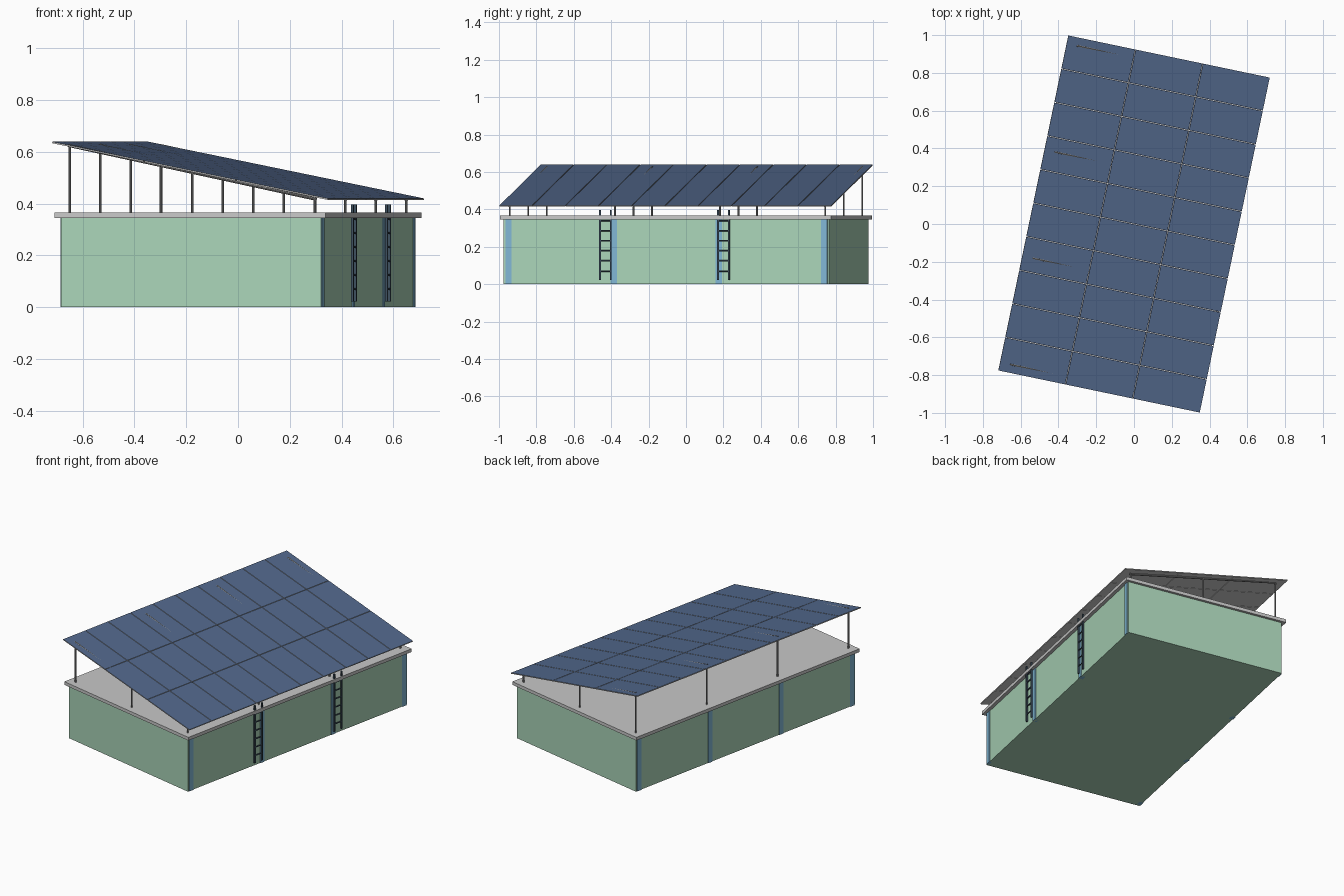
import bpy, bmesh, math
from mathutils import Matrix, Vector

cube = bpy.data.objects.get("Cube")
if cube:
    bpy.data.objects.remove(cube, do_unlink=True)

TURN = Matrix.Rotation(math.radians(-11.8), 4, 'Z')   # whole building is turned


def material(name, rgb):
    lin = [((c / 255 + 0.055) / 1.055) ** 2.4 for c in rgb] + [1]
    m = bpy.data.materials.new(name)
    m.use_nodes = True
    m.diffuse_color = lin
    m.node_tree.nodes["Principled BSDF"].inputs["Base Color"].default_value = lin
    return m


WALL = material("pale_green", (170, 212, 184))
COLUMN = material("light_blue", (128, 182, 212))
SLAB = material("light_grey", (200, 200, 200))
STEEL = material("steel_grey", (135, 135, 135))
LADDER = material("dark_slate", (62, 80, 95))
PANEL = material("panel_blue", (82, 104, 140))


def add_box(bm, centre, size, tilt=None):
    mat = Matrix.Translation(centre) @ (tilt or Matrix()) @ Matrix.Diagonal((*size, 1))
    bmesh.ops.create_cube(bm, size=1, matrix=mat)


def add_rod(bm, a, b, radius):
    a, b = Vector(a), Vector(b)
    d = b - a
    mat = Matrix.Translation((a + b) / 2) @ d.to_track_quat('Z', 'Y').to_matrix().to_4x4()
    bmesh.ops.create_cone(bm, cap_ends=True, segments=8, radius1=radius,
                          radius2=radius, depth=d.length, matrix=mat)


def finish(bm, name, *mats):
    bmesh.ops.transform(bm, matrix=TURN, verts=bm.verts)
    bm.normal_update()
    me = bpy.data.meshes.new(name)
    bm.to_mesh(me)
    bm.free()
    for m in mats:
        me.materials.append(m)
    ob = bpy.data.objects.new(name, me)
    bpy.context.collection.objects.link(ob)
    return ob


WALL_X, WALL_Y, WALL_TOP, ROOF_TOP = 0.5135, 0.889, 0.345, 0.366
ROWS = (-0.862, -0.287, 0.287, 0.862)

# Building body and roof slab
bm = bmesh.new()
add_box(bm, (0, 0, WALL_TOP / 2), (2 * WALL_X, 2 * WALL_Y, WALL_TOP))
finish(bm, "walls", WALL)

bm = bmesh.new()
add_box(bm, (0, 0, (WALL_TOP + ROOF_TOP) / 2), (1.07, 1.81, ROOF_TOP - WALL_TOP))
finish(bm, "roof_slab", SLAB)

# Blue columns standing slightly proud of both long walls
bm = bmesh.new()
for side in (-1, 1):
    for y in ROWS:
        add_box(bm, (side * (WALL_X - 0.01), y, WALL_TOP / 2), (0.028, 0.034, WALL_TOP))
finish(bm, "wall_columns", COLUMN)

# Sloping rafters and the posts that carry them
POST_X = 0.484


def rafter_z(x):
    return 0.521 - 0.2128 * x


bm = bmesh.new()
for y in ROWS:
    for x in (-POST_X, 0, POST_X):
        add_rod(bm, (x, y, ROOF_TOP - 0.005), (x, y, rafter_z(x)), 0.005)
finish(bm, "support_posts", STEEL)

bm = bmesh.new()
for y in ROWS:
    add_rod(bm, (-0.49, y, rafter_z(-0.49)), (0.49, y, rafter_z(0.49)), 0.006)
finish(bm, "rafters", STEEL)

# Solar panels: grey trays with blue upper faces
COLS, LINES, GAP, THICK = 3, 10, 0.0035, 0.006
SLOPE = math.atan(0.2015)
tilt = Matrix.Rotation(SLOPE, 4, 'Y')
wide, deep = 1.092 / COLS, 1.815 / LINES
bm = bmesh.new()
for i in range(COLS):
    for j in range(LINES):
        x = (i - (COLS - 1) / 2) * wide
        y = (j - (LINES - 1) / 2) * deep
        z = 0.53 - math.tan(SLOPE) * x - THICK / 2
        add_box(bm, (x, y, z), ((wide - GAP) / math.cos(SLOPE), deep - GAP, THICK), tilt)
bm.normal_update()
for f in bm.faces:
    f.material_index = 1 if f.normal.z > 0.5 else 0
finish(bm, "solar_panels", SLAB, PANEL)

# Two ladders on the long wall below the low edge of the panels
LADDER_X, HALF = 0.5265, 0.029
for name, y in (("front_ladder", -0.33), ("back_ladder", 0.315)):
    bm = bmesh.new()
    for s in (-1, 1):
        add_box(bm, (LADDER_X, y + s * HALF, 0.21), (0.009, 0.009, 0.375))
    for k in range(6):
        add_rod(bm, (LADDER_X, y - HALF, 0.07 + 0.054 * k),
                (LADDER_X, y + HALF, 0.07 + 0.054 * k), 0.004)
    finish(bm, name, LADDER)
